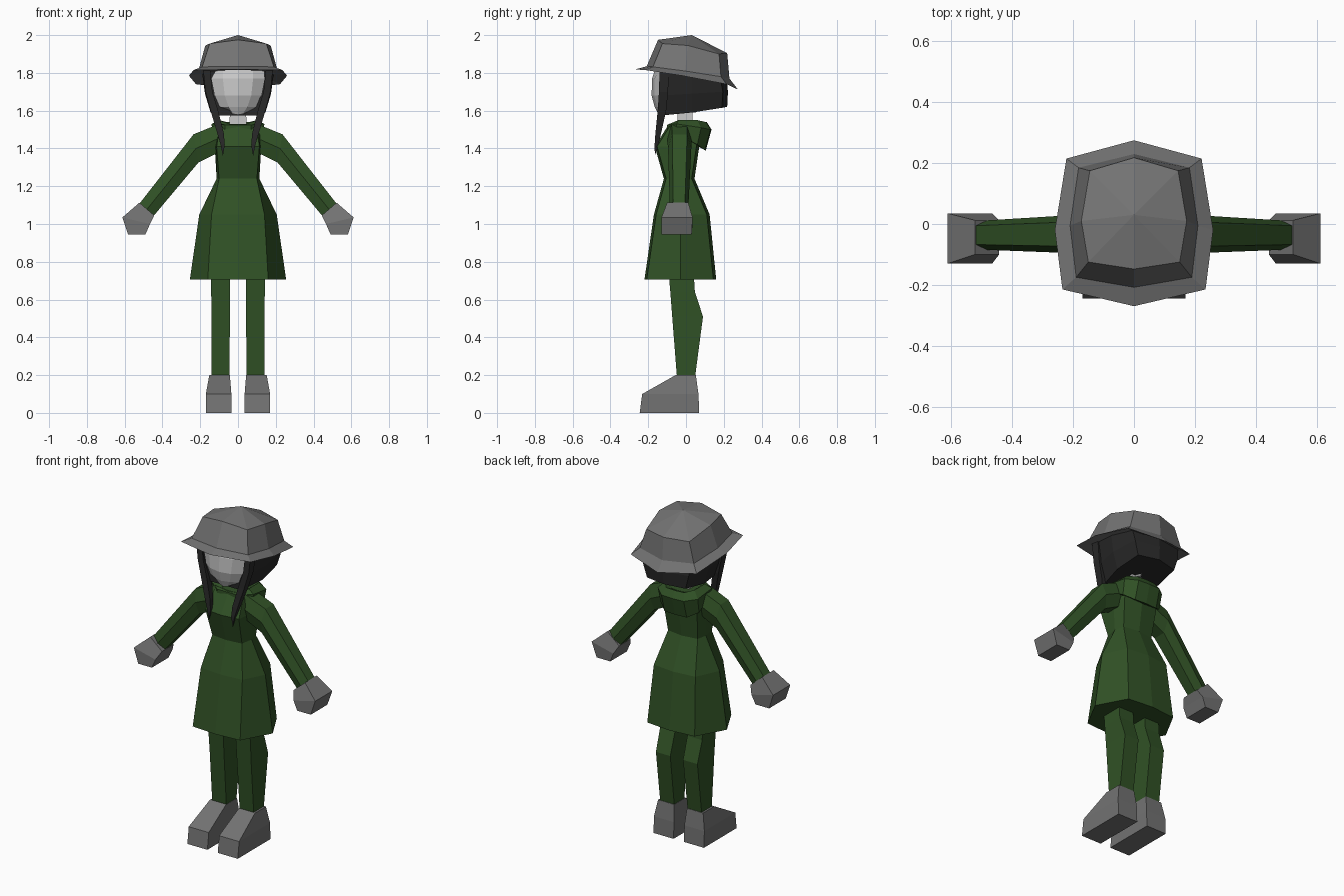
import bpy, bmesh


def material(name, rgb):
    m = bpy.data.materials.new(name)
    m.diffuse_color = (*rgb, 1)
    return m


GREEN = material("dark_green", (0.03, 0.083, 0.019))
GREY = material("mid_grey", (0.17, 0.17, 0.17))
SKIN = material("light_grey", (0.58, 0.58, 0.58))
HAIR = material("near_black", (0.021, 0.021, 0.021))


def sym(half):
    """Close a half ring (front to back, x >= 0) across x = 0."""
    return half + [(-x, y, z) for x, y, z in reversed(half) if x > 0.001]


def box_ring(x0, x1, y0, y1, z):
    return [(x0, y0, z), (x1, y0, z), (x1, y1, z), (x0, y1, z)]


def limb_ring(outer, inner, y0, y1):
    """Four-sided ring between an outer and an inner (x, z) point."""
    (ox, oz), (ix, iz) = outer, inner
    return [(ox, y0, oz), (ix, y0, iz), (ix, y1, iz), (ox, y1, oz)]


def sleeve_ring(outer, inner, y0, y1):
    """Six-sided ring, widest halfway between outer and inner points."""
    (ox, oz), (ix, iz) = outer, inner
    mx, mz, e = (ox + ix) / 2, (oz + iz) / 2, (y1 - y0) * 0.18
    return [(ox, y0 + e, oz), (mx, y0, mz), (ix, y0 + e, iz),
            (ix, y1 - e, iz), (mx, y1, mz), (ox, y1 - e, oz)]


def loft(name, rings, mat, apex=None, mirror=False):
    """Skin a stack of rings, closing both ends (apex = fan point on top)."""
    bm = bmesh.new()
    vs = [[bm.verts.new(p) for p in r] for r in rings]
    n = len(rings[0])
    for a, b in zip(vs, vs[1:]):
        for i in range(n):
            j = (i + 1) % n
            bm.faces.new((a[i], a[j], b[j], b[i]))
    bm.faces.new(vs[0])
    if apex:
        tip = bm.verts.new(apex)
        for i in range(n):
            bm.faces.new((vs[-1][i], vs[-1][(i + 1) % n], tip))
    else:
        bm.faces.new(vs[-1])
    bmesh.ops.recalc_face_normals(bm, faces=bm.faces)
    me = bpy.data.meshes.new(name)
    bm.to_mesh(me)
    bm.free()
    me.materials.append(mat)
    ob = bpy.data.objects.new(name, me)
    bpy.context.collection.objects.link(ob)
    if mirror:
        ob.modifiers.new("Mirror", 'MIRROR').use_mirror_merge = False
    return ob


# Coat: flared skirt, waist, chest, shoulders
def coat_ring(z, w, a, f, b):
    return sym([(0, f, z), (a, f + 0.012, z), (w, -0.03, z), (a, b - 0.015, z), (0, b, z)])


loft("coat", [coat_ring(0.705, 0.255, 0.16, -0.22, 0.16),
              coat_ring(1.05, 0.205, 0.14, -0.17, 0.125),
              coat_ring(1.24, 0.113, 0.1, -0.117, 0.045),
              coat_ring(1.41, 0.123, 0.113, -0.165, 0.07),
              coat_ring(1.53, 0.12, 0.095, -0.09, 0.085)], GREEN)

# Folded hood around the neck
loft("hood", [
    sym([(0.07, -0.10, 1.49), (0.132, -0.05, 1.48), (0.13, 0.06, 1.42), (0.075, 0.1, 1.39), (0, 0.105, 1.39)]),
    sym([(0.07, -0.10, 1.525), (0.14, -0.05, 1.53), (0.135, 0.08, 1.51), (0.075, 0.13, 1.5), (0, 0.135, 1.5)]),
    sym([(0.045, -0.08, 1.53), (0.1, -0.04, 1.55), (0.1, 0.06, 1.55), (0.06, 0.105, 1.54), (0, 0.11, 1.54)]),
    sym([(0.04, -0.05, 1.51), (0.06, -0.03, 1.52), (0.06, 0.04, 1.52), (0.04, 0.06, 1.52), (0, 0.065, 1.52)]),
], GREEN)

# Sleeves and hands
loft("sleeve", [sleeve_ring((0.10, 1.53), (0.10, 1.38), -0.10, 0.03),
                sleeve_ring((0.235, 1.475), (0.21, 1.325), -0.095, 0.028),
                sleeve_ring((0.52, 1.11), (0.445, 1.045), -0.085, 0.012)],
     GREEN, mirror=True)
loft("hand", [limb_ring((0.522, 1.113), (0.443, 1.045), -0.1, 0.012),
              limb_ring((0.612, 1.035), (0.466, 1.0), -0.13, 0.035),
              limb_ring((0.582, 0.945), (0.49, 0.945), -0.13, 0.03)],
     GREY, mirror=True)

# Trouser legs with bent calves, and shoes
loft("leg", [box_ring(0.045, 0.14, -0.048, 0.048, 0.19),
             box_ring(0.043, 0.14, -0.073, 0.09, 0.51),
             box_ring(0.042, 0.142, -0.083, 0.047, 0.64),
             box_ring(0.042, 0.142, -0.09, 0.042, 0.72)], GREEN, mirror=True)
loft("shoe", [box_ring(0.035, 0.17, -0.245, 0.07, 0),
              box_ring(0.035, 0.17, -0.232, 0.066, 0.1),
              box_ring(0.043, 0.152, -0.055, 0.052, 0.2)], GREY, mirror=True)

# Neck and head
loft("neck", [box_ring(-0.045, 0.045, -0.045, 0.035, 1.5),
              box_ring(-0.042, 0.042, -0.045, 0.035, 1.65)], SKIN)


def head_ring(z, f, m, w, s, b):
    return sym([(0, f, z), (m, f + 0.014, z), (w, -0.125, z), (s, 0, z), (0, b, z)])


loft("head", [
    sym([(0, -0.145, 1.578), (0.025, -0.14, 1.582), (0.045, -0.1, 1.588), (0.045, 0, 1.59), (0, 0.05, 1.59)]),
    head_ring(1.62, -0.166, 0.05, 0.1, 0.09, 0.1),
    head_ring(1.68, -0.182, 0.07, 0.13, 0.125, 0.13),
    head_ring(1.77, -0.18, 0.08, 0.148, 0.14, 0.15),
    head_ring(1.86, -0.15, 0.08, 0.14, 0.13, 0.14)], SKIN)

# Hair mass and front locks
loft("hair", [
    sym([(0.11, -0.125, 1.575), (0.145, 0.03, 1.59), (0.13, 0.19, 1.615), (0, 0.218, 1.62)]),
    sym([(0.15, -0.13, 1.68), (0.175, 0.03, 1.69), (0.155, 0.195, 1.7), (0, 0.222, 1.7)]),
    sym([(0.178, -0.13, 1.83), (0.19, 0.03, 1.8), (0.165, 0.18, 1.78), (0, 0.215, 1.77)])], HAIR)
loft("front_lock", [box_ring(0.148, 0.185, -0.14, -0.09, 1.82),
                    box_ring(0.135, 0.172, -0.143, -0.095, 1.7),
                    box_ring(0.105, 0.145, -0.15, -0.105, 1.6),
                    box_ring(0.075, 0.11, -0.162, -0.132, 1.48),
                    box_ring(0.07, 0.092, -0.166, -0.146, 1.42)],
     HAIR, apex=(0.08, -0.165, 1.36), mirror=True).data.update()

# Helmet: underside, drooping brim, crown, peak
loft("helmet", [
    sym([(0, -0.19, 1.815), (0.18, -0.16, 1.815), (0.195, -0.01, 1.795), (0.17, 0.175, 1.765), (0, 0.215, 1.755)]),
    sym([(0, -0.27, 1.818), (0.235, -0.215, 1.815), (0.26, -0.02, 1.785), (0.222, 0.215, 1.74), (0, 0.275, 1.712)]),
    sym([(0, -0.208, 1.835), (0.19, -0.175, 1.832), (0.21, -0.005, 1.81), (0.182, 0.185, 1.78), (0, 0.23, 1.77)]),
    sym([(0, -0.148, 1.975), (0.15, -0.125, 1.955), (0.173, 0.01, 1.945), (0.145, 0.175, 1.9), (0, 0.218, 1.905)]),
], GREY, apex=(0, 0.03, 2.0))
